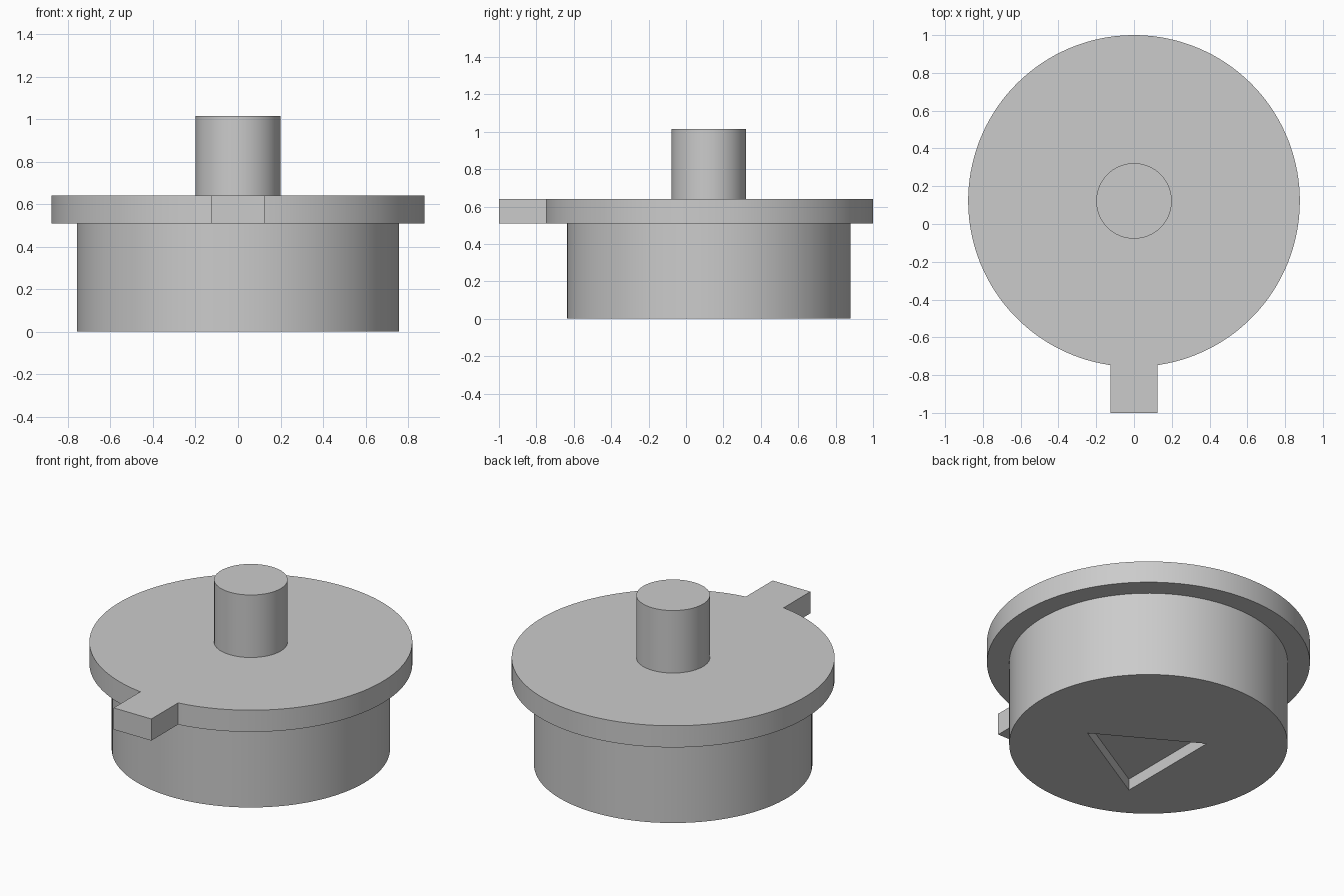
import bpy, bmesh
from math import asin, cos, sin, pi, radians

default = bpy.data.objects.get("Cube")
if default:
    bpy.data.objects.remove(default, do_unlink=True)

CENTRE_Y = 0.122
SEGMENTS = 128

grey = bpy.data.materials.new("plain grey")
grey.use_nodes = True
grey.diffuse_color = (0.6, 0.6, 0.6, 1)
grey.node_tree.nodes["Principled BSDF"].inputs["Base Color"].default_value = grey.diffuse_color


def arc(radius, start=0.0, sweep=2 * pi, count=SEGMENTS, closed=True):
    """Points on an arc; a closed circle leaves out the repeated last point."""
    steps = count if closed else count - 1
    return [(radius * cos(start + sweep * i / steps),
             radius * sin(start + sweep * i / steps)) for i in range(count)]


def prism(name, outline, bottom, top):
    """Extrude a flat outline, given around the disc axis, between two heights."""
    bm = bmesh.new()
    face = bm.faces.new([bm.verts.new((x, y + CENTRE_Y, bottom)) for x, y in outline])
    raised = bmesh.ops.extrude_face_region(bm, geom=[face])["geom"]
    bmesh.ops.translate(bm, vec=(0, 0, top - bottom),
                        verts=[v for v in raised if isinstance(v, bmesh.types.BMVert)])
    bmesh.ops.recalc_face_normals(bm, faces=bm.faces)
    mesh = bpy.data.meshes.new(name)
    bm.to_mesh(mesh)
    bm.free()
    mesh.materials.append(grey)
    obj = bpy.data.objects.new(name, mesh)
    bpy.context.collection.objects.link(obj)
    return obj


def select_only(obj):
    bpy.ops.object.select_all(action='DESELECT')
    obj.select_set(True)
    bpy.context.view_layer.objects.active = obj


# Round body with a triangular recess in its underside
body = prism("body", arc(0.757), 0, 0.51)
triangle = [(x - 0.05, y - CENTRE_Y) for x, y in arc(0.38, count=3)]
cutter = prism("recess_cutter", triangle, -0.1, 0.068)
cutter.hide_render = True
cut = body.modifiers.new("recess", 'BOOLEAN')
cut.operation = 'DIFFERENCE'
cut.solver = 'EXACT'
cut.object = cutter
select_only(body)
bpy.ops.object.modifier_apply(modifier=cut.name)
bpy.data.objects.remove(cutter, do_unlink=True)

# Wide flange with a square tab at the front
FLANGE, TAB = 0.878, 0.125
half = asin(TAB / FLANGE)
rim = arc(FLANGE, -pi / 2 + half, 2 * (pi - half), closed=False)
tab_end = -1 - CENTRE_Y
flange = prism("flange_with_tab", rim + [(-TAB, tab_end), (TAB, tab_end)], 0.51, 0.64)

# Central shaft
shaft = prism("shaft", arc(0.2, count=64), 0.64, 1.015)

for part in (body, flange, shaft):
    select_only(part)
    bpy.ops.object.shade_smooth_by_angle(angle=radians(30))
